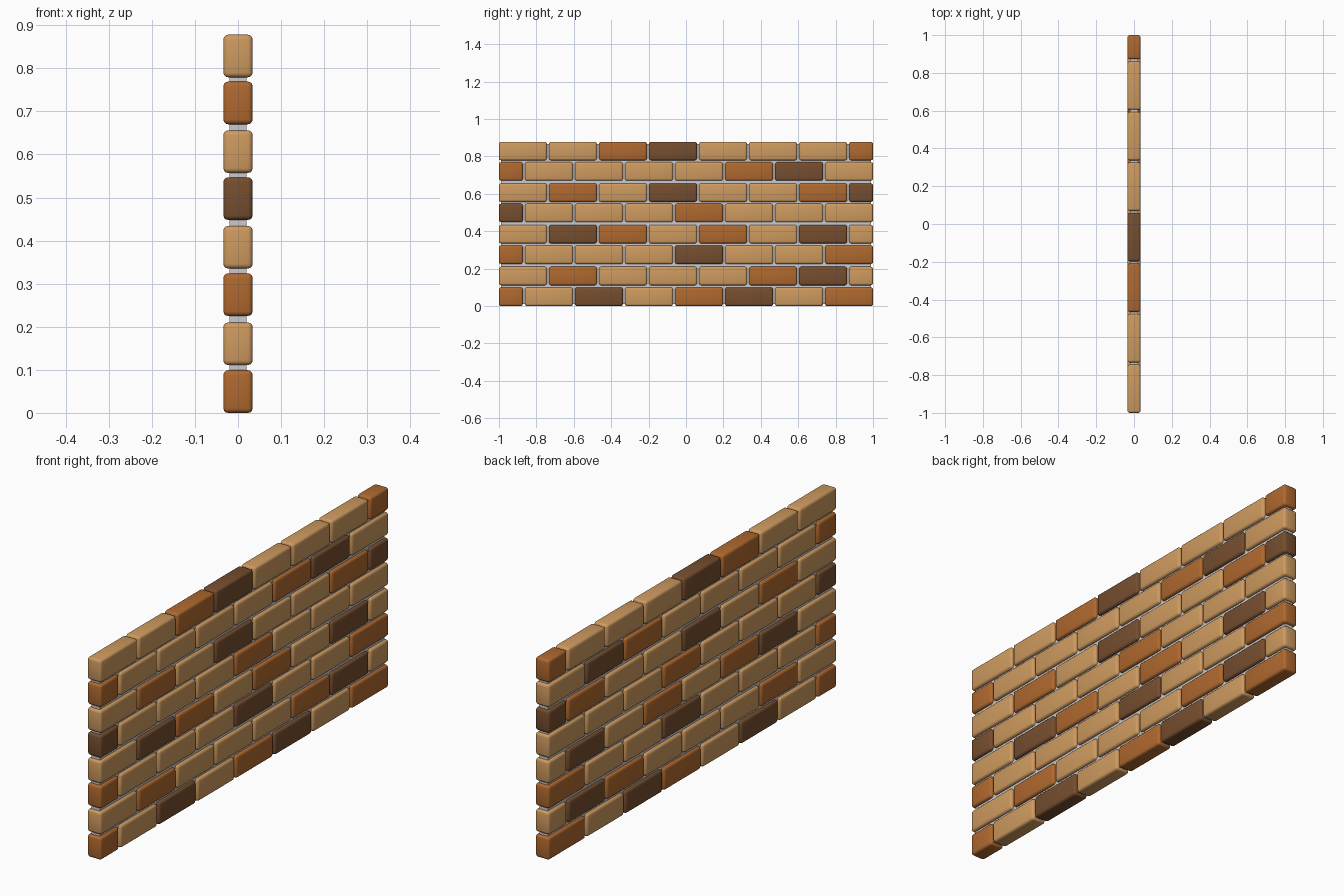
import bpy, bmesh
from mathutils import Matrix

if "Cube" in bpy.data.objects:
    bpy.data.objects.remove(bpy.data.objects["Cube"])


def material(name, rgb):
    m = bpy.data.materials.new(name)
    m.diffuse_color = (*rgb, 1.0)
    m.use_nodes = True
    m.node_tree.nodes["Principled BSDF"].inputs["Base Color"].default_value = m.diffuse_color
    return m


MATS = {
    "T": material("tan brick", (0.62, 0.325, 0.115)),
    "O": material("orange brick", (0.43, 0.14, 0.028)),
    "D": material("dark brown brick", (0.18, 0.076, 0.028)),
}
MORTAR = material("light grey mortar", (0.60, 0.60, 0.63))


def box(name, lo, hi, mat, bevel=0.0):
    """Box between two corners, optionally with rounded edges."""
    bm = bmesh.new()
    bmesh.ops.create_cube(bm, size=1.0)
    size = [b - a for a, b in zip(lo, hi)]
    mid = [(a + b) / 2 for a, b in zip(lo, hi)]
    bmesh.ops.transform(bm, matrix=Matrix.Translation(mid) @ Matrix.Diagonal((*size, 1)), verts=bm.verts)
    if bevel:
        bmesh.ops.bevel(bm, geom=bm.edges[:], offset=bevel, segments=3, profile=0.5, affect='EDGES')
        for f in bm.faces:
            f.smooth = True
    me = bpy.data.meshes.new(name)
    bm.to_mesh(me)
    bm.free()
    me.materials.append(mat)
    ob = bpy.data.objects.new(name, me)
    bpy.context.collection.objects.link(ob)
    return ob


# Brick colours per course, bottom to top, from -y to +y
COURSES = ["OTDTODTO", "TOTTTODT", "OTTTDTTO", "TDOTOTDT",
           "DTTTOTTT", "TOTDTTOD", "OTTTTODT", "TTODTTTO"]
BOTTOMS = [0.0, 0.111, 0.225, 0.335, 0.448, 0.557, 0.670, 0.779]
LENGTH, HALF, PITCH, HEIGHT, DEPTH = 0.256, 0.128, 0.2675, 0.099, 0.034

# Running bond: half brick at -y on even courses, at +y on odd courses
for r, (row, z) in enumerate(zip(COURSES, BOTTOMS)):
    for i, c in enumerate(row):
        if r % 2:
            y0 = -1 + i * PITCH
            y1 = min(y0 + LENGTH, 1.0)
        else:
            y1 = 1 - (7 - i) * PITCH
            y0 = max(y1 - LENGTH, -1.0)
        box(f"brick_{r + 1}_{i + 1}", (-DEPTH, y0, z), (DEPTH, y1, z + HEIGHT), MATS[c], 0.011)

# Recessed mortar slab behind the joints
box("mortar", (-0.02, -0.988, 0.012), (0.02, 0.988, 0.866), MORTAR)
